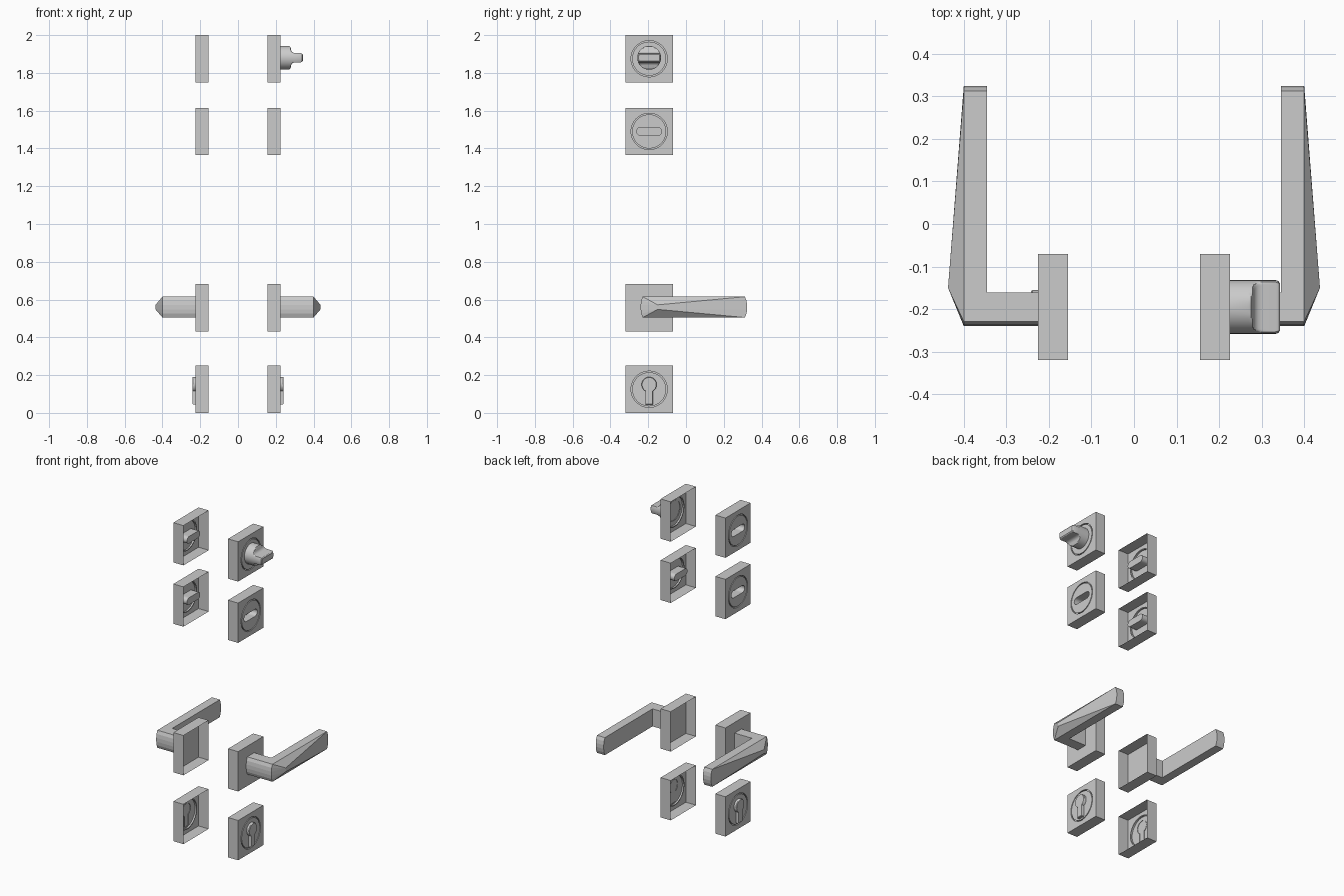
import bpy, bmesh
from math import sin, cos, pi, sqrt, radians

if "Cube" in bpy.data.objects:
    bpy.data.objects.remove(bpy.data.objects["Cube"])

N = 64
CY = -0.195                      # shared centre line of all plates
ANG = [2 * pi * k / N for k in range(N)]


def finish(bm, name, smooth=True):
    bmesh.ops.recalc_face_normals(bm, faces=bm.faces)
    me = bpy.data.meshes.new(name)
    bm.to_mesh(me)
    bm.free()
    ob = bpy.data.objects.new(name, me)
    bpy.context.collection.objects.link(ob)
    if smooth:
        bpy.ops.object.select_all(action='DESELECT')
        ob.select_set(True)
        bpy.context.view_layer.objects.active = ob
        bpy.ops.object.shade_smooth_by_angle(angle=radians(30))
    return ob


def loft(name, side, cz, sections):
    """Bridge (x, outline) sections in order and cap the last one."""
    bm = bmesh.new()
    rings = [[bm.verts.new((side * x, CY + y, cz + z)) for y, z in pts]
             for x, pts in sections]
    for a, b in zip(rings, rings[1:]):
        n = len(a)
        for i in range(n):
            j = (i + 1) % n
            bm.faces.new((a[i], a[j], b[j], b[i]))
    bm.faces.new(rings[-1])
    return finish(bm, name)


def circle(r, h=1):
    """Circle outline, optionally flattened to half height h."""
    return [(r * cos(a), max(-h, min(h, r * sin(a)))) for a in ANG]


def square(s):
    return [(s * cos(a) / max(abs(cos(a)), abs(sin(a))),
             s * sin(a) / max(abs(cos(a)), abs(sin(a)))) for a in ANG]


def stadium(half, r):
    pts = []
    for a in ANG:
        c, s = abs(cos(a)), abs(sin(a))
        if s > 1e-6 and r / s * c <= half:
            t = r / s
        else:
            t = half * c + sqrt(max(0, r * r - (half * s) ** 2))
        pts.append((t * cos(a), t * sin(a)))
    return pts


# Hollow square cover plate, with optional ring groove and recessed slot
def plate(name, side, cz, groove=True, slot=False):
    if groove:
        sec = [(0.155, square(0.125)), (0.225, square(0.125)),
               (0.225, circle(0.096)), (0.215, circle(0.096)),
               (0.215, circle(0.090)), (0.225, circle(0.090))]
        if slot:
            sec += [(0.225, stadium(0.044, 0.022)), (0.172, stadium(0.044, 0.022))]
    else:
        sq = [(0.125, 0.125), (-0.125, 0.125), (-0.125, -0.125), (0.125, -0.125)]
        sec = [(0.155, sq), (0.225, sq)]
    loft(name, side, cz, sec)


# Raised lock cylinder: round head with a straight stem
def lock_cylinder(name, side, cz):
    pts = [(0.04 * cos(a), 0.025 + 0.04 * sin(a))
           for a in [radians(-60 + 300 * k / 40) for k in range(41)]]
    pts += [(-0.02, -0.08), (0.02, -0.08)]
    small = [(y * 0.93, z * 0.96) for y, z in pts]
    loft(name, side, cz, [(0.222, pts), (0.238, pts), (0.242, small)])


# Thumb turn: round base pinched to a flat grip
def thumb_turn(name, side, cz):
    r, g = 0.063, 0.063 * sin(pi / 8)
    prof = [(0.222, r, r), (0.268, r, r), (0.275, r, 0.060), (0.279, r, 0.053),
            (0.281, r, 0.040), (0.285, r, 0.032), (0.292, r, 0.027), (0.302, r, g),
            (0.333, r, g), (0.339, 0.061, 0.022), (0.343, 0.056, 0.017)]
    loft(name, side, cz, [(x, circle(rr, h)) for x, rr, h in prof])


# Faceted lever: straight neck plus a tapered grip with a ridge
def lever(name, side, cz):
    bm = bmesh.new()
    h = 0.055

    def hull(points):
        vs = [bm.verts.new((side * x, y, cz + sz * z))
              for x, y, z in points for sz in (-1, 1)]
        res = bmesh.ops.convex_hull(bm, input=vs)
        loose = [g for g in res['geom_interior'] if isinstance(g, bmesh.types.BMVert)]
        bmesh.ops.delete(bm, geom=loose, context='VERTS')

    front = [(-0.229, h), (-0.237, 0.035), (-0.240, 0.012)]
    tip = [(0.312, h), (0.320, 0.035), (0.324, 0.012)]
    hull([(x, y, z) for x in (0.225, 0.345) for y, z in front + [(-0.161, h)]])
    hull([(x, y, z) for x in (0.345, 0.40) for y, z in front + tip]
         + [(0.437, -0.15, 0.012)])
    bmesh.ops.dissolve_limit(bm, angle_limit=radians(1), verts=bm.verts, edges=bm.edges)
    finish(bm, name, smooth=False)


for side, tag in ((1, "right"), (-1, "left")):
    plate(f"lock_plate_{tag}", side, 0.125)
    lock_cylinder(f"lock_cylinder_{tag}", side, 0.125)
    plate(f"lever_plate_{tag}", side, 0.557, groove=False)
    lever(f"lever_{tag}", side, 0.56)
    plate(f"slot_plate_{tag}", side, 1.49, slot=True)

# Top pair: thumb turn on one side, release slot on the other
plate("turn_plate_right", 1, 1.875)
thumb_turn("thumb_turn_right", 1, 1.88)
plate("release_plate_left", -1, 1.875, slot=True)
